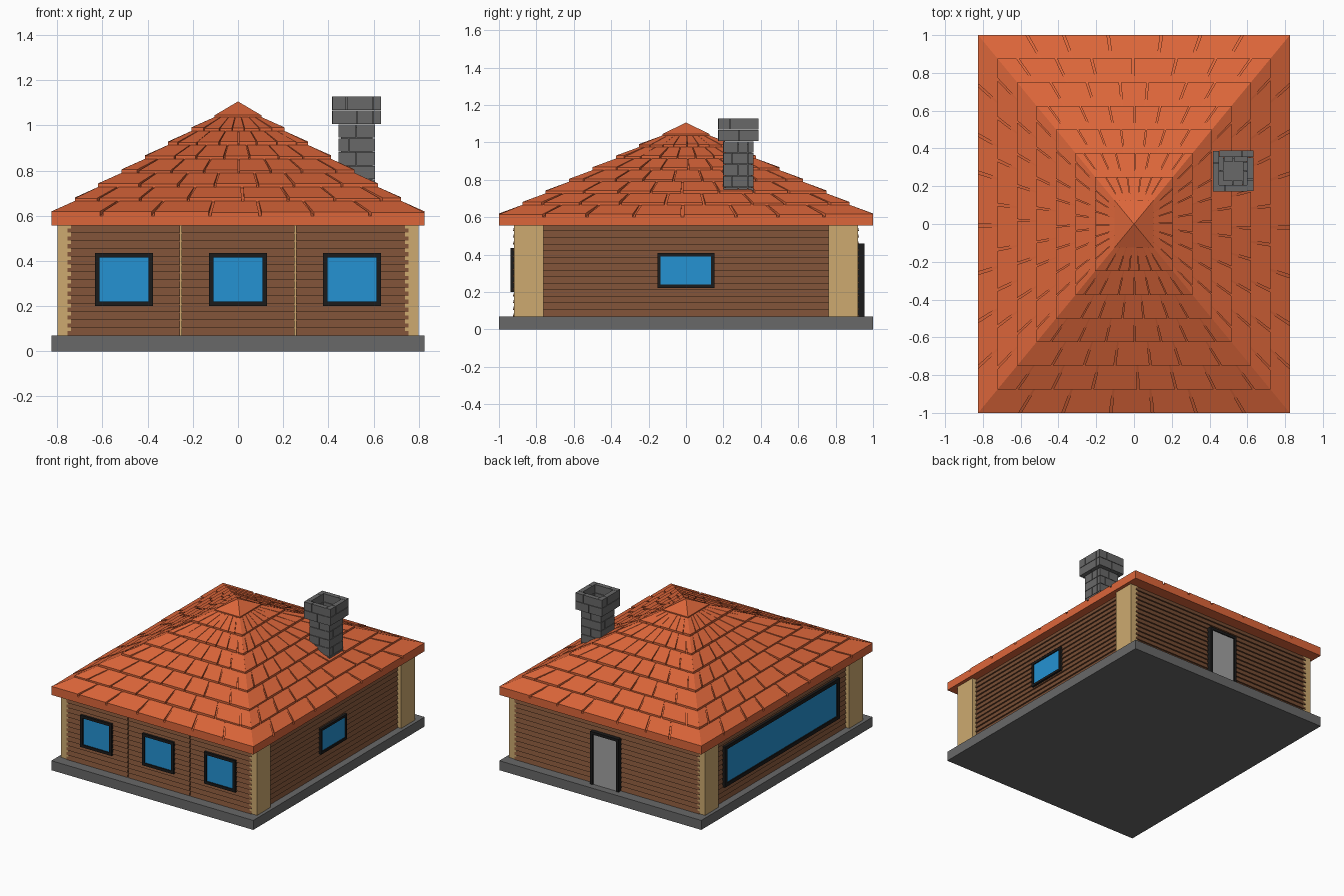
import bpy, bmesh, random
from mathutils import Vector, Matrix

if "Cube" in bpy.data.objects:
    bpy.data.objects.remove(bpy.data.objects["Cube"])
random.seed(4)


def material(name, r, g, b):
    m = bpy.data.materials.new(name)
    m.diffuse_color = (r, g, b, 1)
    m.use_nodes = True
    m.node_tree.nodes["Principled BSDF"].inputs["Base Color"].default_value = m.diffuse_color
    return m


ORANGE = material("roof_orange", .72, .133, .042)
GREY = material("stone_grey", .14, .14, .14)
TAN = material("post_tan", .61, .40, .16)
BROWN = material("siding_brown", .19, .076, .034)
BLUE = material("glass_blue", .018, .29, .65)
BLACK = material("frame_black", .011, .011, .011)
DOOR = material("door_grey", .36, .36, .36)


def add_box(bm, x0, x1, y0, y1, z0, z1):
    c = Vector(((x0 + x1) / 2, (y0 + y1) / 2, (z0 + z1) / 2))
    size = Matrix.Diagonal((x1 - x0, y1 - y0, z1 - z0, 1))
    bmesh.ops.create_cube(bm, size=1, matrix=Matrix.Translation(c) @ size)


def add_hexa(bm, bottom, top):
    """Closed solid from two matching quads."""
    a = [bm.verts.new(p) for p in bottom]
    b = [bm.verts.new(p) for p in top]
    bm.faces.new(a[::-1])
    bm.faces.new(b)
    for i in range(4):
        j = (i + 1) % 4
        bm.faces.new((a[i], a[j], b[j], b[i]))


def finish(bm, name, mat, matrix=None):
    if matrix is not None:
        bm.transform(matrix)
    bmesh.ops.recalc_face_normals(bm, faces=bm.faces)
    me = bpy.data.meshes.new(name)
    bm.to_mesh(me)
    bm.free()
    me.materials.append(mat)
    ob = bpy.data.objects.new(name, me)
    bpy.context.collection.objects.link(ob)
    return ob


def boxes(name, mat, items, matrix=None):
    bm = bmesh.new()
    for it in items:
        add_box(bm, *it)
    return finish(bm, name, mat, matrix)


# Wall spaces: local x runs along the wall, local -y points outward, origin on the wall plane
def wall(angle, dist):
    return Matrix.Rotation(angle, 4, 'Z') @ Matrix.Translation((0, -dist, 0))


PI2 = 1.5707963
FRONT, RIGHT = wall(0, .912), wall(PI2, .76)
BACK, LEFT = wall(2 * PI2, .912), wall(3 * PI2, .76)

# Foundation slab, wall core and corner posts
boxes("foundation", GREY, [(-.825, .825, -1, 1, 0, .07)])
boxes("wall_core", TAN, [(-.757, .757, -.91, .91, .06, .57)])
boxes("corner_posts", TAN,
      [(min(sx * .74, sx * .8), max(sx * .74, sx * .8),
        min(sy * .762, sy * .92), max(sy * .762, sy * .92), .06, .57)
       for sx in (-1, 1) for sy in (-1, 1)])


# Lap siding: wedge planks, thick at the lower edge
def siding(name, matrix, spans, rows=14):
    bm = bmesh.new()
    h = .49 / rows
    for x0, x1 in spans:
        for i in range(rows):
            z0, z1 = .07 + i * h, .07 + (i + 1) * h
            low = [(x0, .01, z0), (x1, .01, z0), (x1, -.014, z0), (x0, -.014, z0)]
            top = [(x0, .01, z1), (x1, .01, z1), (x1, -.003, z1), (x0, -.003, z1)]
            add_hexa(bm, low, top)
    finish(bm, name, BROWN, matrix)


siding("front_siding", FRONT, [(-.755, -.256), (-.25, .25), (.256, .755)])
siding("back_siding", BACK, [(-.755, .755)])
siding("right_siding", RIGHT, [(-.762, .762)])
siding("left_siding", LEFT, [(-.762, .762)])


# Framed panels: four bars and a slightly recessed pane
def framed(name, matrix, x0, x1, z0, z1, bar, out, mat, sill=True):
    bars = [(x0, x0 + bar, -out, 0, z0, z1), (x1 - bar, x1, -out, 0, z0, z1),
            (x0 + bar, x1 - bar, -out, 0, z1 - bar, z1)]
    if sill:
        bars.append((x0 + bar, x1 - bar, -out, 0, z0, z0 + bar))
    boxes(name + "_frame", BLACK, bars, matrix)
    low = z0 + bar if sill else z0
    boxes(name + "_pane", mat, [(x0 + bar, x1 - bar, -out + .008, 0, low, z1 - bar)], matrix)


for i in (-1, 0, 1):
    framed("front_window_%d" % (i + 2), FRONT, i * .505 - .128, i * .505 + .128,
           .20, .435, .02, .026, BLUE)
framed("right_window", RIGHT, -.152, .152, .222, .408, .017, .026, BLUE)
framed("left_window", LEFT, -.67, .67, .175, .475, .026, .028, BLUE)
framed("back_door", BACK, -.115, .115, .07, .46, .02, .042, DOOR, sill=False)

# Roof eave board and plain pyramid deck
HX, HY, EAVE, APEX = .825, 1.0, .60, 1.095
boxes("eave_board", ORANGE, [(-HX, HX, -HY, HY, .556, EAVE)])
bm = bmesh.new()
ring = [bm.verts.new(p) for p in
        ((-HX, -HY, EAVE), (HX, -HY, EAVE), (HX, HY, EAVE), (-HX, HY, EAVE))]
tip = bm.verts.new((0, 0, APEX))
bm.faces.new(ring[::-1])
for i in range(4):
    bm.faces.new((ring[i], ring[(i + 1) % 4], tip))
finish(bm, "roof_deck", ORANGE)

# Roof tiles: tapered slabs in staggered courses, lower edge lifted
CORNERS = [Vector((x * HX, y * HY, EAVE)) for x, y in ((-1, -1), (1, -1), (1, 1), (-1, 1))]
TOP = Vector((0, 0, APEX))
ROWS = 8
bm = bmesh.new()
for side in range(4):
    a, b = CORNERS[side], CORNERS[(side + 1) % 4]
    cols = 8 if side % 2 else 7

    def point(s, t, lift):
        return a.lerp(b, s).lerp(TOP, t) + Vector((0, 0, lift))

    for row in range(ROWS - 1):
        shift = .5 if row % 2 else 0
        cuts = [(c + shift + random.uniform(-.12, .12)) / cols for c in range(1, cols)]
        cuts = [0] + ([.5 / cols] if shift else []) + [c for c in cuts if c < .99] + [1]
        t0, t1 = row / ROWS, (row + 1) / ROWS
        for s0, s1 in zip(cuts, cuts[1:]):
            g0 = .004 if s0 > 0 else 0
            g1 = .004 if s1 < 1 else 0
            s0, s1 = s0 + g0, s1 - g1
            lift = .017 + random.uniform(-.003, .003)
            quad = [(s0, t0, lift), (s1, t0, lift), (s1, t1, .004), (s0, t1, .004)]
            add_hexa(bm, [point(s, t, -.004) for s, t, l in quad],
                     [point(*q) for q in quad])
finish(bm, "roof_tiles", ORANGE)

# Pyramid cap over the top course
bm = bmesh.new()
k = 1 / ROWS
ring = [bm.verts.new(TOP.lerp(c, k) + Vector((0, 0, .012))) for c in CORNERS]
low = [bm.verts.new(TOP.lerp(c, k) - Vector((0, 0, .005))) for c in CORNERS]
tip = bm.verts.new((0, 0, 1.106))
for i in range(4):
    j = (i + 1) % 4
    bm.faces.new((ring[i], ring[j], tip))
    bm.faces.new((low[i], low[j], ring[j], ring[i]))
bm.faces.new(low[::-1])
finish(bm, "roof_cap", ORANGE)


# Chimney: brick courses laid in a pinwheel round an open flue
def courses(name, cx, cy, half, thick, z0, z1, n):
    bm = bmesh.new()
    h, g = (z1 - z0) / n, .0015
    for i in range(n):
        za, zb = z0 + i * h + g, z0 + (i + 1) * h - g
        for turn in range(4):
            part = bmesh.new()
            split = -half + (.35 if i % 2 else .6) * (2 * half - thick)
            for x0, x1 in ((-half, split), (split, half - thick)):
                add_box(part, x0 + g, x1 - g, -half, -half + thick, za, zb)
            part.transform(Matrix.Translation((cx, cy, 0)) @ Matrix.Rotation(turn * PI2, 4, 'Z'))
            tmp = bpy.data.meshes.new("tmp")
            part.to_mesh(tmp)
            part.free()
            bm.from_mesh(tmp)
            bpy.data.meshes.remove(tmp)
    finish(bm, name, GREY)


courses("chimney_shaft", .525, .28, .081, .03, .70, 1.005, 5)
courses("chimney_crown", .525, .28, .108, .034, 1.005, 1.13, 2)
boxes("chimney_core", GREY, [(.455, .595, .21, .35, .70, .99)])
